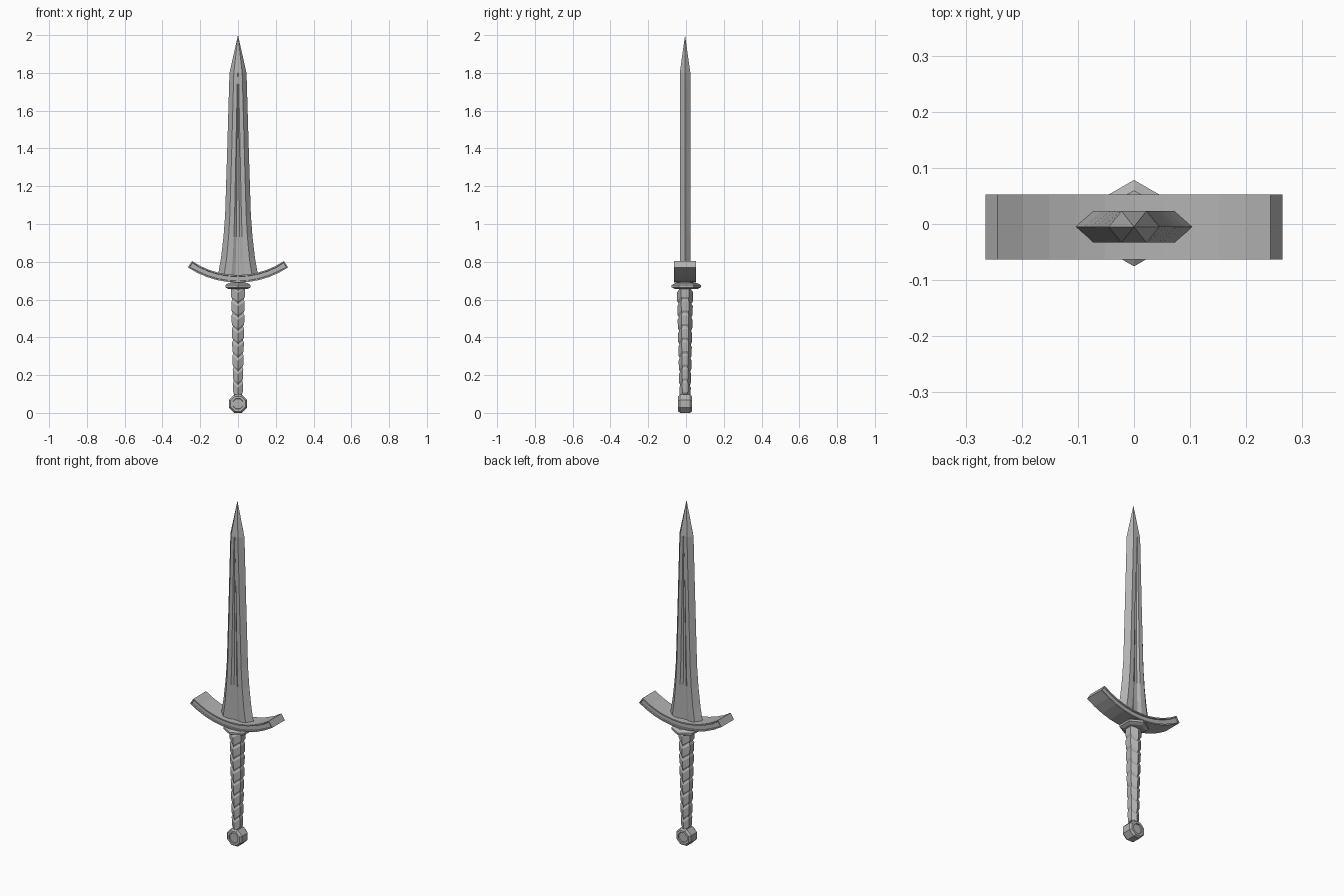
import bpy, bmesh
from math import sin, cos, pi, radians

cube = bpy.data.objects.get("Cube")
if cube:
    bpy.data.objects.remove(cube, do_unlink=True)

steel = bpy.data.materials.new("grey_steel")
steel.use_nodes = True
GREY = (0.45, 0.45, 0.45, 1)
steel.diffuse_color = GREY
steel.node_tree.nodes["Principled BSDF"].inputs["Base Color"].default_value = GREY
MID_Y = -0.005


def finish(bm, name, y=MID_Y):
    bmesh.ops.remove_doubles(bm, verts=bm.verts, dist=0.0002)
    bmesh.ops.recalc_face_normals(bm, faces=bm.faces)
    mesh = bpy.data.meshes.new(name)
    bm.to_mesh(mesh)
    bm.free()
    mesh.materials.append(steel)
    obj = bpy.data.objects.new(name, mesh)
    obj.location.y = y
    bpy.context.collection.objects.link(obj)
    return obj


def loft(bm, rings):
    """Skin a stack of closed rings and cap both ends."""
    loops = [[bm.verts.new(p) for p in ring] for ring in rings]
    for low, high in zip(loops, loops[1:]):
        for i in range(len(low)):
            j = (i + 1) % len(low)
            bm.faces.new((low[i], low[j], high[j], high[i]))
    bm.faces.new(loops[0][::-1])
    bm.faces.new(loops[-1])


def hexagon(r, z, drop=0.0):
    """Six-sided ring with corners front and back, which may hang lower."""
    ring = []
    for k in range(6):
        a = pi / 2 + k * pi / 3
        ring.append((r * cos(a), r * sin(a), z - drop * (k % 3 == 0)))
    return ring


def recessed(bm, faces, rim, depth):
    """Inset each face and sink it into the part."""
    for f in faces:
        n = f.normal.copy()
        bmesh.ops.inset_individual(bm, faces=[f], thickness=rim)
        bmesh.ops.inset_individual(bm, faces=[f], thickness=0.002)
        bmesh.ops.translate(bm, verts=f.verts, vec=-n * depth)


# Blade: bevelled edges, flat sides and a tapering fuller
def blade_section(z, w, f, g, d, t=0.028):
    front = [(w, 0), (f, -t), (g, -t), (g * 0.4, d - t)]
    half = front + [(-x, y) for x, y in front[::-1]]
    back = [(x, -y) for x, y in half[1:-1][::-1]]
    return [(x, y, z) for x, y in half + back]


bm = bmesh.new()
loft(bm, [blade_section(*s) for s in (
    (0.71, 0.109, 0.076, 0.036, 0.010),
    (0.82, 0.090, 0.060, 0.028, 0.010),
    (0.93, 0.077, 0.050, 0.022, 0.010),
    (1.05, 0.068, 0.043, 0.018, 0.010),
    (1.40, 0.057, 0.033, 0.011, 0.008),
    (1.74, 0.047, 0.024, 0.004, 0.003),
    (1.80, 0.045, 0.022, 0.003, 0.0),
    (2.00, 0.0, 0.0, 0.0, 0.0, 0.0))])
finish(bm, "blade")

# Crossguard: upswept arc with a sunk panel on front and back
bm = bmesh.new()
steps, sweep, centre_z = 10, radians(33.6), 1.169
angles = [sweep * (2 * i / steps - 1) for i in range(steps + 1)]
outline = [(0.479 * sin(a), centre_z - 0.479 * cos(a)) for a in angles]
outline += [(0.439 * sin(a), centre_z - 0.439 * cos(a)) for a in angles[::-1]]
loft(bm, [[(x, y, z) for x, z in outline] for y in (-0.058, 0.058)])
bmesh.ops.recalc_face_normals(bm, faces=bm.faces)
recessed(bm, [f for f in bm.faces if abs(f.normal.y) > 0.9], 0.007, 0.006)
finish(bm, "crossguard")

# Collar: hexagonal plate with chamfered rims
bm = bmesh.new()
loft(bm, [hexagon(r, z) for r, z in
          ((0.058, 0.655), (0.077, 0.664), (0.077, 0.676), (0.058, 0.688))])
finish(bm, "collar", 0.0015)

bm = bmesh.new()
loft(bm, [hexagon(0.045, z) for z in (0.68, 0.705)])
finish(bm, "collar_neck")

# Grip: stacked hexagonal wraps whose front and back corners hang down
bm = bmesh.new()
wraps, bottom, top = 8, 0.1, 0.675
height = (top - bottom) / wraps
rings = []
for i in range(wraps):
    for part, bulge in ((0.0, 0.84), (0.16, 1.0), (0.8, 1.0), (0.96, 0.84)):
        t = (i + part) / wraps
        rings.append(hexagon((0.029 + 0.014 * t) * bulge, bottom + t * (top - bottom), 0.024))
loft(bm, rings)
finish(bm, "grip")

# Pommel: eight-sided disc with chamfered rims and sunk faces
bm = bmesh.new()
rings = []
for r, y in ((0.043, -0.037), (0.052, -0.026), (0.052, 0.026), (0.043, 0.037)):
    rings.append([(r * cos(pi / 8 + k * pi / 4), y, 0.048 + r * sin(pi / 8 + k * pi / 4))
                  for k in range(8)])
loft(bm, rings)
bmesh.ops.recalc_face_normals(bm, faces=bm.faces)
recessed(bm, [f for f in bm.faces if abs(f.normal.y) > 0.9], 0.013, 0.006)
finish(bm, "pommel")
